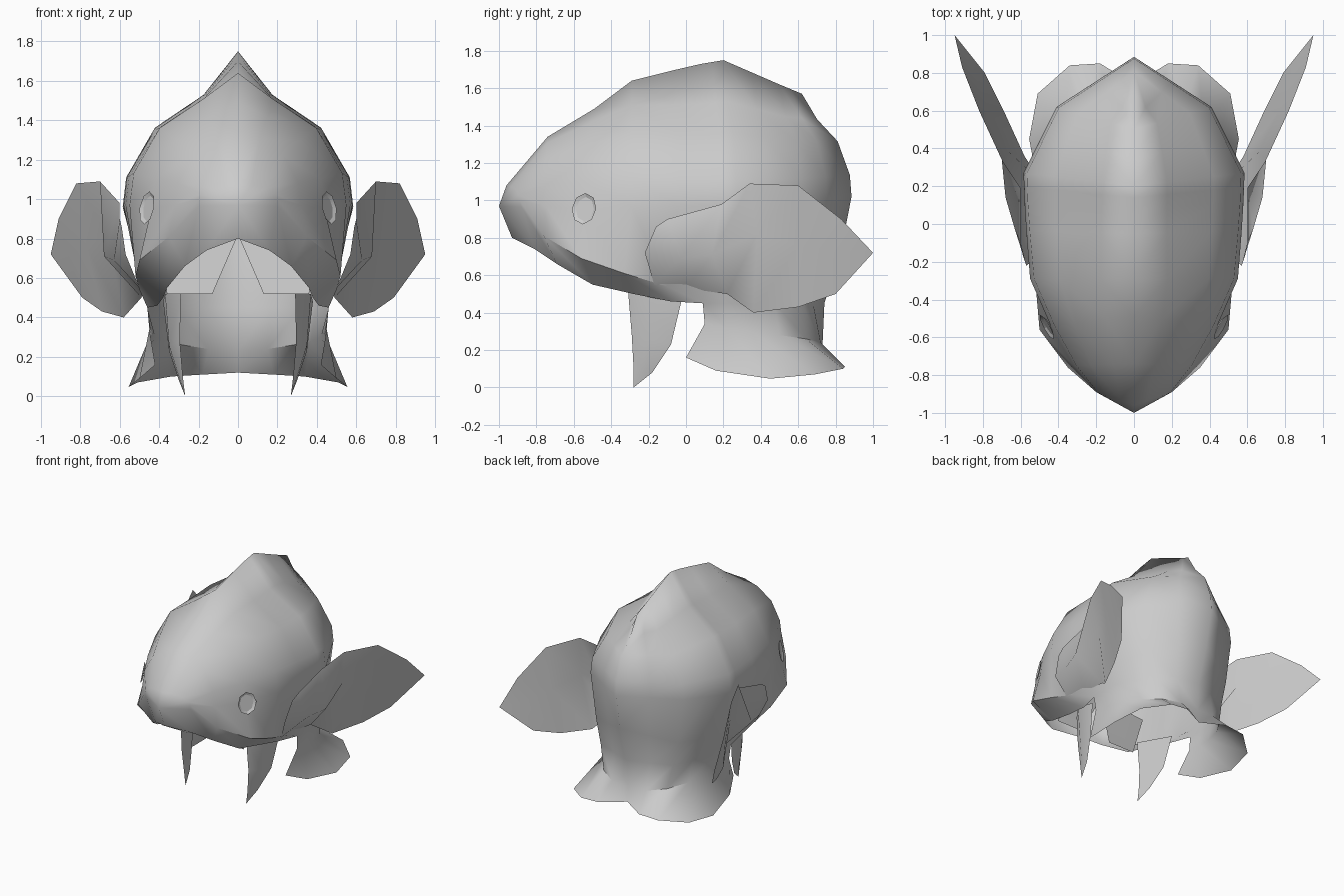
import bpy
import bmesh
from mathutils import Vector

default_cube = bpy.data.objects.get("Cube")
if default_cube:
    bpy.data.objects.remove(default_cube, do_unlink=True)

# One plain grey for everything
grey = bpy.data.materials.new("plain_grey")
grey.use_nodes = True
grey_value = (0.6, 0.6, 0.6, 1)
grey.diffuse_color = grey_value
grey.node_tree.nodes["Principled BSDF"].inputs["Base Color"].default_value = grey_value


def finish(name, bm, angle):
    """Turn a half mesh (+x side) into a mirrored, smooth shaded object."""
    bmesh.ops.remove_doubles(bm, verts=bm.verts, dist=0.001)
    bmesh.ops.recalc_face_normals(bm, faces=bm.faces)
    mesh = bpy.data.meshes.new(name)
    bm.to_mesh(mesh)
    bm.free()
    mesh.materials.append(grey)
    part = bpy.data.objects.new(name, mesh)
    bpy.context.collection.objects.link(part)
    bpy.ops.object.select_all(action="DESELECT")
    part.select_set(True)
    bpy.context.view_layer.objects.active = part
    bpy.ops.object.shade_smooth_by_angle(angle=angle)
    mirror = part.modifiers.new("mirror", "MIRROR")
    mirror.use_clip = True


def loft(name, rows, closed=False, angle=0.9):
    """Bridge neighbouring rows of points; a longer row keeps its extra points free."""
    bm = bmesh.new()
    grid = [[bm.verts.new(point) for point in row] for row in rows]
    for first, second in zip(grid, grid[1:]):
        count = min(len(first), len(second))
        for i in range(count if closed else count - 1):
            j = (i + 1) % count
            bm.faces.new((first[i], first[j], second[j], second[i]))
    bmesh.ops.dissolve_degenerate(bm, dist=0.001, edges=bm.edges)
    finish(name, bm, angle)


# Head shell: ribs running from the crest over the cheek to the lip.
# Each rib: crest (y, z), cheek, lip crease, lower edge, sharpness of crest
ribs = [
    ((-1, .97), (0, -1, .97), (0, -1, .97), (0, -.93, .8), 0),
    ((-.96, 1.08), (.2, -.89, 1), (.2, -.88, .965), (.16, -.81, .74), 0),
    ((-.74, 1.34), (.32, -.75, .97), (.35, -.76, .81), (.27, -.69, .66), .1),
    ((-.49, 1.49), (.44, -.54, .95), (.5, -.56, .69), (.36, -.5, .55), .3),
    ((-.29, 1.64), (.55, -.29, .97), (.52, -.33, .61), (.38, -.28, .5), .6),
    ((-.05, 1.7), (.57, -.04, .97), (.5, -.1, .54), (.41, -.08, .46), .9),
    ((.08, 1.73), (.58, .12, .97), (.5, .1, .56), (.46, .09, .45), 1),
    ((.2, 1.75), (.585, .27, .96), (.49, .32, .6), (.46, .33, .45), 1),
    ((.5, 1.62), (.41, .62, 1), (.36, .62, .64), (.32, .62, .45), 1),
    ((.62, 1.57), (0, .885, 1.02), (0, .83, .74), (0, .74, .45), .85),
]
# Share of width and height along the dome, rounded and peaked
rounded = ((0, 1), (.35, .93), (.72, .7), (.95, .32))
peaked = ((0, 1), (.3, .72), (.72, .51), (.97, .19))

shell = []
for (crest_y, crest_z), cheek, crease, edge, sharp in ribs:
    row = []
    for soft, hard in zip(rounded, peaked):
        out, up = Vector(soft).lerp(Vector(hard), sharp)
        row.append(Vector((cheek[0] * out,
                           crest_y + (cheek[1] - crest_y) * out,
                           cheek[2] + (crest_z - cheek[2]) * up)))
    shell.append(row + [Vector(cheek), Vector(crease), Vector(edge)])

# Rear ribs are doubled and carried down into a neck with a flared, two-lobed rim
rim = [(.42, 0, .16), (.5, .16, .09), (.555, .45, .047), (.51, .69, .07),
       (.34, .84, .1), (.18, .85, .11), (0, .74, .12)]
waist = [(.45, .1, .34), (.44, .22, .32), (.42, .35, .3), (.37, .5, .28),
         (.28, .64, .26), (.15, .72, .24), (0, .73, .23)]
front, rear = shell[:6], shell[6:]
neck_ribs = [rear[0]]
for before, after in zip(rear, rear[1:]):
    neck_ribs += [[(a + b) / 2 for a, b in zip(before, after)], after]
for row, middle, tip in zip(neck_ribs, waist, rim):
    row += [Vector(middle), Vector(tip)]
loft("head_and_neck", front + neck_ribs, angle=.8)

# Upright plates inside the mouth, cut away in the middle
loft("mouth_plates", [
    [(0, -.38, .82), (.42, -.4, .8)],
    [(.13, -.44, .52), (.36, -.44, .52)],
])

# Fangs: three-sided blades, curved back to front
fang_rows = [
    [(.29, -.31, .52), (.37, -.2, .52), (.38, -.02, .48)],
    [(.295, -.29, .28), (.35, -.2, .26), (.35, -.08, .23)],
    [(.28, -.28, .1), (.3, -.24, .1), (.3, -.18, .08)],
    [(.268, -.28, 0)] * 3,
]
loft("fangs", fang_rows, closed=True, angle=.6)

# Leaf-shaped ears: lower edge, fold and upper edge from root to tip
ear_rows = [
    [(.5, -.17, .55), (.57, -.22, .72), (.59, -.16, .86)],
    [(.48, 0, .53), (.63, -.03, .69), (.6, -.1, .9)],
    [(.49, .22, .5), (.68, .14, .71), (.6, .19, .98)],
    [(.58, .36, .4), (.66, .38, .82), (.7, .34, 1.09)],
    [(.69, .6, .43), (.77, .6, .76), (.82, .6, 1.08)],
    [(.79, .8, .5), (.86, .83, .72), (.91, .83, .9)],
    [(.95, 1, .72)] * 3,
]
loft("ears", ear_rows)

# Eyes: eight-sided rims around a shallow disc, facing outward and forward
eye_centre = Vector((.435, -.53, .95))
facing = Vector((.86, -.48, .18)).normalized()
across = facing.cross(Vector((0, 0, 1))).normalized()
upward = across.cross(facing)
bm = bmesh.new()
disc = bmesh.ops.create_circle(bm, cap_ends=True, segments=8, radius=1)
for vert in disc["verts"]:
    vert.co = (eye_centre + across * vert.co.x * .075
               + upward * vert.co.y * .085 + facing * .032)
bm.faces.ensure_lookup_table()
plate = bm.faces[0]
plate.normal_update()
bmesh.ops.inset_individual(bm, faces=[plate], thickness=.02)
for vert in plate.verts:
    vert.co -= facing * .01
finish("eyes", bm, .4)
